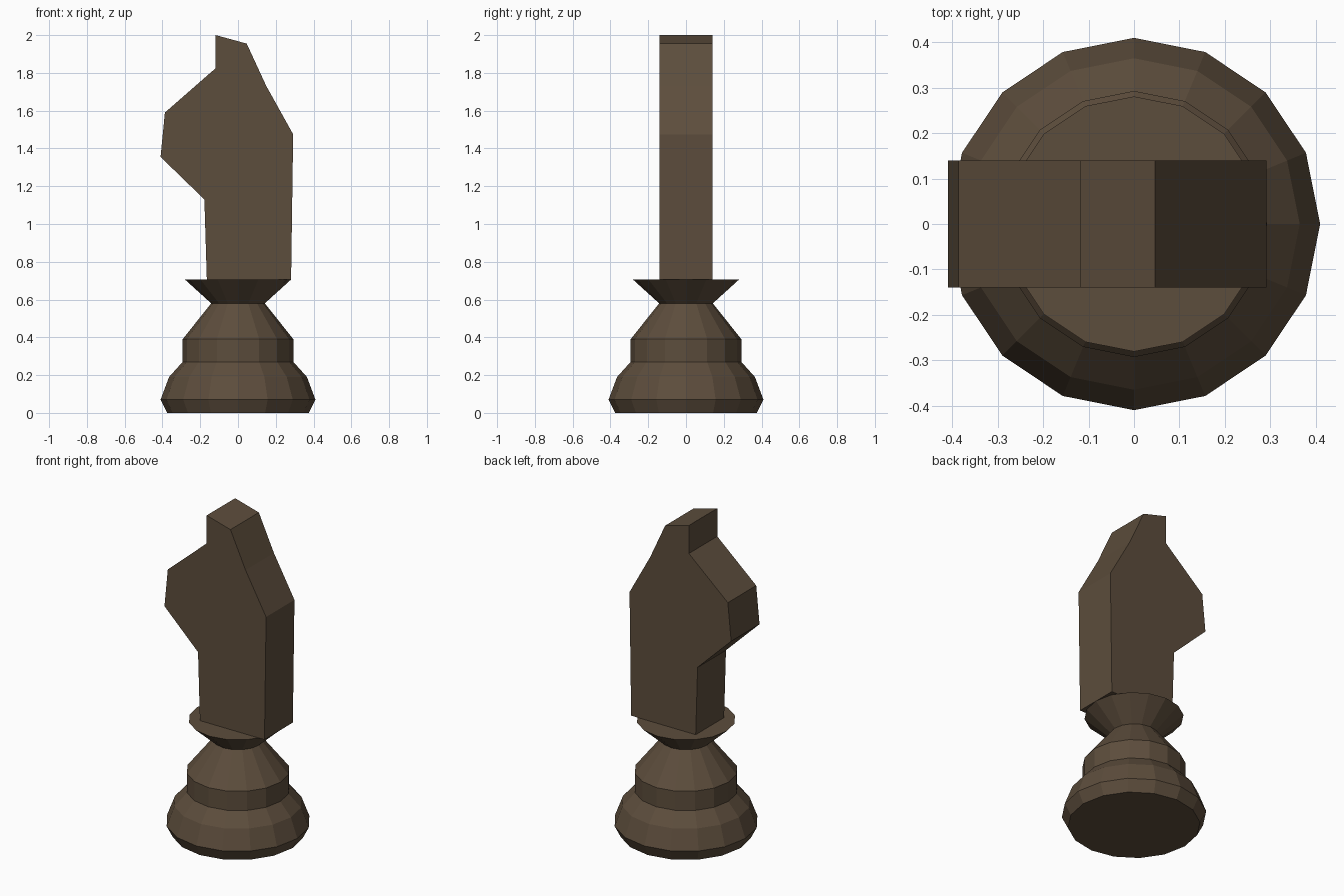
import bpy, bmesh, math

if "Cube" in bpy.data.objects:
    bpy.data.objects.remove(bpy.data.objects["Cube"])

wood = bpy.data.materials.new("dark_wood")
wood.diffuse_color = (0.108, 0.074, 0.045, 1)
wood.use_nodes = True
wood.node_tree.nodes["Principled BSDF"].inputs["Base Color"].default_value = wood.diffuse_color


def finish(name, bm):
    bmesh.ops.recalc_face_normals(bm, faces=bm.faces)
    mesh = bpy.data.meshes.new(name)
    bm.to_mesh(mesh)
    bm.free()
    mesh.materials.append(wood)
    obj = bpy.data.objects.new(name, mesh)
    bpy.context.collection.objects.link(obj)
    return obj


def turned(name, profile, sides=16):
    """Closed faceted turning from (radius, height) pairs."""
    bm = bmesh.new()
    rings = []
    for r, z in profile:
        rings.append([bm.verts.new((r * math.cos(2 * math.pi * i / sides),
                                    r * math.sin(2 * math.pi * i / sides), z))
                      for i in range(sides)])
    for a, b in zip(rings, rings[1:]):
        for i in range(sides):
            j = (i + 1) % sides
            bm.faces.new((a[i], a[j], b[j], b[i]))
    bm.faces.new(rings[0])
    bm.faces.new(rings[-1])
    return finish(name, bm)


def slab(name, outline, half_depth):
    """Outline in x and z, extruded along y."""
    bm = bmesh.new()
    face = bm.faces.new([bm.verts.new((x, -half_depth, z)) for x, z in outline])
    ext = bmesh.ops.extrude_face_region(bm, geom=[face], use_keep_orig=True)
    moved = [v for v in ext["geom"] if isinstance(v, bmesh.types.BMVert)]
    bmesh.ops.translate(bm, vec=(0, 2 * half_depth, 0), verts=moved)
    return finish(name, bm)


# Turned pedestal with flared foot, waist and collar
turned("pedestal", [(0.375, 0), (0.41, 0.07), (0.365, 0.19), (0.293, 0.27),
                    (0.293, 0.39), (0.142, 0.58), (0.281, 0.706)])

# Flat horse head: neck, muzzle, brow, ear and mane
slab("horse_head", [(-0.165, 0.706), (-0.178, 1.13), (-0.41, 1.355),
                    (-0.387, 1.59), (-0.118, 1.825), (-0.118, 2.0),
                    (0.046, 1.955), (0.15, 1.73), (0.292, 1.475),
                    (0.281, 0.706)], 0.14)
